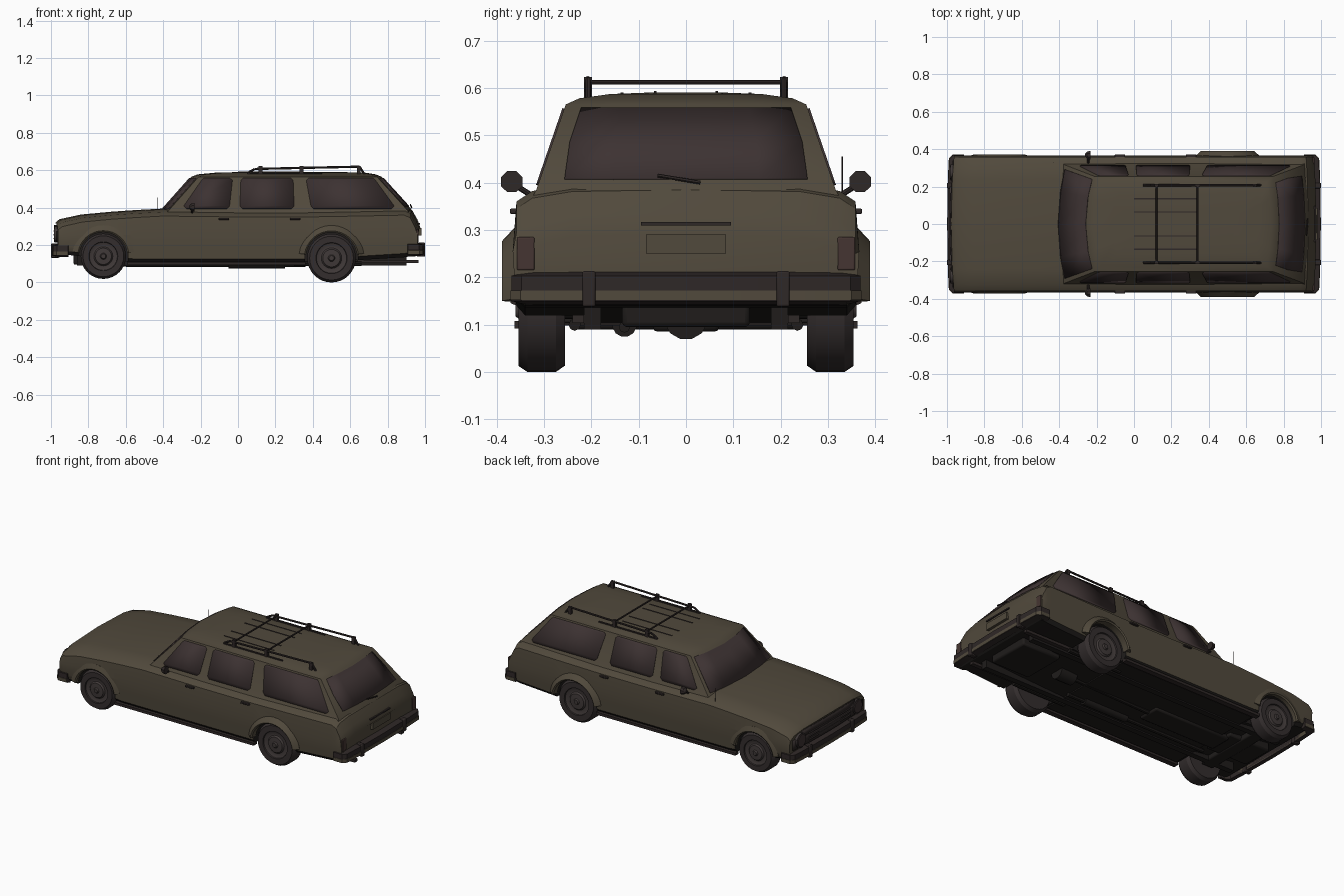
import bpy, bmesh, math
from mathutils import Vector

if "Cube" in bpy.data.objects:
    bpy.data.objects.remove(bpy.data.objects["Cube"])


def material(name, r, g, b):
    m = bpy.data.materials.new(name)
    m.diffuse_color = (r, g, b, 1)
    m.use_nodes = True
    m.node_tree.nodes["Principled BSDF"].inputs["Base Color"].default_value = m.diffuse_color
    return m


PAINT = material("olive_brown_paint", 0.082, 0.067, 0.045)
GLASS = material("dark_glass", 0.046, 0.032, 0.032)
TRIM = material("dark_trim", 0.028, 0.021, 0.020)
TYRE = material("tyre_rubber", 0.034, 0.027, 0.027)
HUB = material("wheel_metal", 0.050, 0.040, 0.039)
UNDER = material("underbody_black", 0.014, 0.012, 0.011)
LAMP = material("tail_lamp", 0.060, 0.036, 0.032)


def finish(name, bm, mat):
    bmesh.ops.recalc_face_normals(bm, faces=bm.faces[:])
    me = bpy.data.meshes.new(name)
    bm.to_mesh(me)
    bm.free()
    me.materials.append(mat)
    ob = bpy.data.objects.new(name, me)
    bpy.context.collection.objects.link(ob)
    return ob


def loft(name, rings, mat, closed=True, caps=True, loop=False):
    """Skin a list of point rings."""
    bm = bmesh.new()
    vs = [[bm.verts.new(p) for p in r] for r in rings]
    n = len(vs[0])
    pairs = list(zip(vs, vs[1:])) + ([(vs[-1], vs[0])] if loop else [])
    for a, b in pairs:
        for i in range(n if closed else n - 1):
            j = (i + 1) % n
            bm.faces.new((a[i], a[j], b[j], b[i]))
    if caps and closed and not loop:
        bm.faces.new(vs[0])
        bm.faces.new(vs[-1])
    return finish(name, bm, mat)


def pane(name, grid, mat, thick=0.008):
    """Thin plate lying on a surface."""
    ob = loft(name, grid, mat, closed=False)
    mod = ob.modifiers.new("thickness", 'SOLIDIFY')
    mod.thickness, mod.offset = thick, 0
    return ob


def box(name, x, y, z, mat, bevel=0.0):
    rings = [[(a, y[0], z[0]), (a, y[1], z[0]), (a, y[1], z[1]), (a, y[0], z[1])] for a in x]
    ob = loft(name, rings, mat)
    if bevel:
        mod = ob.modifiers.new("bevel", 'BEVEL')
        mod.width, mod.segments = bevel, 2
    return ob


def tube(name, p, q, r, mat, n=10):
    p, q = Vector(p), Vector(q)
    d = (q - p).normalized()
    u = d.orthogonal().normalized()
    w = d.cross(u)
    ang = [2 * math.pi * i / n for i in range(n)]
    return loft(name, [[c + r * (math.cos(a) * u + math.sin(a) * w) for a in ang] for c in (p, q)], mat)


def lathe(name, profile, cx, cz, side, mat, n=32):
    """Spin (radius, y) points round a y axis."""
    ang = [2 * math.pi * i / n for i in range(n)]
    return loft(name, [[(cx + r * math.cos(a), side * y, cz + r * math.sin(a)) for a in ang]
                       for r, y in profile], mat)


def lerp(a, b, t):
    return a + (b - a) * t


WHEELS = [("front", -0.72, 0.14, 0.121), ("rear", 0.50, 0.13, 0.13)]

# Lower body: x, top height, bottom height
stations = [(-0.978, 0.318, 0.17), (-0.955, 0.338, 0.15), (-0.84, 0.363, 0.14), (-0.68, 0.378, 0.12),
            (-0.55, 0.387, 0.105), (-0.40, 0.395, 0.105), (0.0, 0.39, 0.105), (0.36, 0.39, 0.105),
            (0.65, 0.395, 0.12), (0.90, 0.40, 0.135), (0.932, 0.385, 0.14), (0.960, 0.335, 0.14),
            (0.976, 0.29, 0.15)]


def end_bow(x, y):
    return x - 0.018 * (y / 0.37) ** 2 * x ** 5


rings = []
for x, zt, zb in stations:
    half = [(0.24, zt - 0.004), (0.325, zt - 0.018), (0.358, zt - 0.04), (0.366, 0.255),
            (0.362, 0.19), (0.358, zb + 0.02), (0.34, zb)]
    sec = [(0, zt)] + half + [(-y, z) for y, z in reversed(half)]
    rings.append([(end_bow(x, y), y, z) for y, z in sec])
body = loft("lower_body", rings, PAINT)
body.data.materials.append(UNDER)

# Wheel arches cut out of the body
cutters = []
for n, cx, cz, r in WHEELS:
    for s in (-1, 1):
        c = tube("arch_cutter", (cx, s * 0.235, cz), (cx, s * 0.46, cz), r + 0.012, UNDER, 40)
        c.hide_render = True
        mod = body.modifiers.new("arch", 'BOOLEAN')
        mod.operation, mod.object, mod.solver = 'DIFFERENCE', c, 'EXACT'
        cutters.append(c)
bpy.context.view_layer.update()
cut = bpy.data.meshes.new_from_object(body.evaluated_get(bpy.context.evaluated_depsgraph_get()))
body.modifiers.clear()
body.data = cut
cut.materials.clear()
cut.materials.append(PAINT)
cut.materials.append(UNDER)
for f in cut.polygons:
    c = f.center
    arch = any(math.hypot(c.x - cx, c.z - cz) < r + 0.014 for _, cx, cz, r in WHEELS) and abs(c.y) < 0.352
    f.material_index = 1 if arch or (f.normal.z < -0.6 and c.z < 0.18) else 0
for c in cutters:
    bpy.data.objects.remove(c)

# Cabin: height, front x, rear x, half width
F = (-1, -0.6, 0, 0.6, 1)
levels = [(0.35, -0.44, 0.945, 0.335), (0.385, -0.41, 0.932, 0.316), (0.565, -0.25, 0.768, 0.254),
          (0.578, -0.215, 0.735, 0.225), (0.587, -0.12, 0.68, 0.16), (0.590, 0.0, 0.55, 0.08)]


def front_pt(f, z, xf, hw):
    return (xf + 0.04 * f * f, f * hw, z)


def rear_pt(f, z, xr, hw):
    return (xr - 0.025 * f * f, f * hw, z)


loft("cabin", [[front_pt(f, z, xf, hw) for f in F] + [rear_pt(f, z, xr, hw) for f in reversed(F)]
               for z, xf, xr, hw in levels], PAINT)


def at(t):
    return [lerp(a, b, t) for a, b in zip(levels[1], levels[2])]


# Windscreen and tailgate glass
pane("windscreen", [[front_pt(f * 0.93, at(t)[0], at(t)[1], at(t)[3]) for f in F] for t in (0.04, 0.95)], GLASS)
pane("tailgate_glass", [[rear_pt(f * k, at(t)[0], at(t)[2], at(t)[3]) for f in F]
                        for t, k in ((0.12, 0.83), (0.55, 0.87), (0.95, 0.86))], GLASS)


def side_y(z):
    return lerp(0.316, 0.254, (z - 0.385) / 0.18)


# Side windows: bottom front/rear x, top front/rear x
for name, b0, b1, t0, t1 in (("front_window", -0.29, -0.045, -0.195, -0.03),
                             ("middle_window", 0.01, 0.30, 0.015, 0.295),
                             ("cargo_window", 0.39, 0.835, 0.365, 0.735)):
    for s in (-1, 1):
        rows = [(0.394, b0 + 0.015, b1 - 0.015), (0.408, b0, b1), (0.545, t0, t1), (0.556, t0 + 0.012, t1 - 0.012)]
        pane(name, [[(x, s * side_y(z), z) for x in (xa, xb)] for z, xa, xb in rows], GLASS)

# Wheels
for n, cx, cz, r in WHEELS:
    for s in (-1, 1):
        lathe(n + "_tyre", [(r * 0.55, 0.256), (r * 0.9, 0.256), (r, 0.275), (r, 0.335), (r * 0.9, 0.354),
                            (r * 0.64, 0.354), (r * 0.6, 0.338)], cx, cz, s, TYRE)
        lathe(n + "_hubcap", [(r * 0.64, 0.33), (r * 0.63, 0.347), (r * 0.5, 0.340), (r * 0.42, 0.341),
                              (r * 0.36, 0.350), (r * 0.14, 0.352), (r * 0.1, 0.36)], cx, cz, s, HUB)
        # Flared lip over the wheel
        bulge = 0.389 if n == "rear" else 0.372
        arc = []
        for i in range(17):
            a = math.radians(8 + 164 * i / 16)
            arc.append([(cx + q * math.cos(a), s * y, cz + q * math.sin(a)) for q, y in
                        ((r + 0.008, 0.345), (r + 0.008, bulge - 0.006), (r + 0.016, bulge), (r + 0.045, 0.362), (r + 0.045, 0.345))])
        loft(n + "_arch_flare", arc, PAINT)
    tube(n + "_axle", (cx, -0.27, cz), (cx, 0.27, cz), 0.018, UNDER)


# Bumpers wrapped round the corners
def bumper(name, s, z0, z1, grow, mat):
    half = [(0.905, 0.366), (0.965, 0.366), (0.985, 0.345), (0.990, 0.25), (0.994, 0)]
    path = half + [(x, -y) for x, y in reversed(half[:-1])]
    rows = []
    for x, y in path:
        k = min(1, abs(y) / 0.345)
        xi, yi = x - 0.03 * (x > 0.95), y * (1 - 0.07 * k)
        xo, yo = x + grow, y * (1 + grow / 0.366)
        rows.append([(s * xi, yi, z0), (s * xo, yo, z0 + 0.008), (s * xo, yo, z1 - 0.008), (s * xi, yi, z1)])
    loft(name, rows, mat)


for name, s, dz in (("front", -1, -0.006), ("rear", 1, 0)):
    bumper(name + "_bumper", s, 0.142 + dz, 0.211 + dz, 0.003, TRIM)
    bumper(name + "_bumper_band", s, 0.144 + dz, 0.180 + dz, 0.005, PAINT)
    for y in (-0.205, 0.205):
        box("overrider", sorted((s * 0.955, s * 1.0)), (y - 0.014, y + 0.014), (0.138 + dz, 0.213 + dz), TRIM, 0.004)

# Front grille and headlamps
ys = [-0.34 + 0.085 * i for i in range(9)]
pane("grille", [[(end_bow(-0.979, y), y, z) for y in ys] for z in (0.215, 0.275)], TRIM)
pane("upper_grille", [[(end_bow(-0.979, y), y, z) for y in ys[1:-1]] for z in (0.27, 0.308)], TRIM)
for z in (0.235, 0.255, 0.275):
    box("grille_bar", (-0.986, -0.975), (-0.2, 0.2), (z - 0.003, z + 0.003), HUB)
for y in (-0.275, 0.275):
    tube("headlamp", (-0.985, y, 0.257), (-0.95, y, 0.257), 0.038, GLASS, 20)
    tube("headlamp_rim", (-0.980, y, 0.257), (-0.95, y, 0.257), 0.044, HUB, 20)

# Tailgate details
box("number_plate_recess", (0.96, 0.980), (-0.085, 0.085), (0.25, 0.29), PAINT)
box("tailgate_handle", (0.955, 0.974), (-0.095, 0.095), (0.309, 0.317), TRIM)
tube("rear_wiper", (0.922, -0.06, 0.415), (0.928, 0.03, 0.400), 0.004, TRIM, 6)
for s in (-1, 1):
    box("tail_lamp", (0.955, 0.9655), sorted((s * 0.32, s * 0.357)), (0.215, 0.285), LAMP, 0.003)

# Door handles, rocker trim, mirrors
for s in (-1, 1):
    for x in (-0.075, 0.305):
        box("door_handle", (x - 0.028, x + 0.028), sorted((s * 0.355, s * 0.372)), (0.334, 0.345), TRIM, 0.003)
    box("rocker_trim", (-0.59, 0.36), sorted((s * 0.33, s * 0.362)), (0.092, 0.108), TRIM)
    tube("mirror_arm", (-0.245, s * 0.325, 0.372), (-0.245, s * 0.366, 0.398), 0.006, TRIM, 8)
    lx = [(-0.262, 0.35), (-0.25, 0.85), (-0.232, 1.0)]
    ring = [2 * math.pi * i / 8 + math.pi / 8 for i in range(8)]
    loft("door_mirror", [[(x, s * (0.368 + 0.025 * k * math.cos(a)), 0.402 + 0.024 * k * math.sin(a))
                          for a in ring] for x, k in lx], TRIM)
tube("antenna", (-0.43, 0.33, 0.36), (-0.43, 0.33, 0.455), 0.0015, TRIM, 6)

# Roof rack
for s in (-1, 1):
    y = s * 0.207
    tube("rack_rail", (0.09, y, 0.607), (0.65, y, 0.619), 0.006, TRIM, 8)
    tube("rack_rail_nose", (0.05, y, 0.585), (0.09, y, 0.607), 0.006, TRIM, 8)
    tube("rack_rail_tail", (0.65, y, 0.619), (0.68, y, 0.572), 0.006, TRIM, 8)
    box("rack_lower_rail", (0.05, 0.45), (y - 0.005, y + 0.005), (0.576, 0.586), TRIM)
    for x in (0.12, 0.34, 0.645):
        box("rack_post", (x - 0.01, x + 0.01), (y - 0.008, y + 0.008), (0.575, 0.623), TRIM)
    for yy, z in ((0.065, 0.591), (0.135, 0.5885)):
        box("roof_slat", (0.0, 0.34), (s * yy - 0.003, s * yy + 0.003), (z - 0.004, z + 0.002), TRIM)
for x in (0.12, 0.34):
    tube("rack_crossbar", (x, -0.207, 0.612), (x, 0.207, 0.612), 0.005, TRIM, 8)

# Underbody: floor, frame rails, tank, differential, exhaust
box("floor_pan", (-0.57, 0.35), (-0.32, 0.32), (0.098, 0.13), UNDER)
box("transmission", (-0.62, -0.1), (-0.07, 0.07), (0.085, 0.13), UNDER, 0.01)
box("engine_sump", (-0.88, -0.6), (-0.1, 0.1), (0.095, 0.16), UNDER, 0.01)
box("fuel_tank", (0.64, 0.90), (-0.135, 0.135), (0.095, 0.16), UNDER, 0.01)
tube("drive_shaft", (-0.1, 0, 0.1), (0.47, 0, 0.115), 0.016, UNDER)
tube("differential", (0.44, 0, 0.115), (0.55, 0, 0.115), 0.047, UNDER, 12)
box("front_crossmember", (-0.76, -0.68), (-0.24, 0.24), (0.09, 0.125), UNDER, 0.008)
for s in (-1, 1):
    box("frame_rail", (-0.86, 0.9), sorted((s * 0.18, s * 0.215)), (0.09, 0.15), UNDER)
    tube("suspension_arm", (0.3, s * 0.235, 0.1), (0.66, s * 0.235, 0.1), 0.013, UNDER, 8)
    box("tow_bar_arm", (0.64, 0.965), sorted((s * 0.215, s * 0.24)), (0.103, 0.12), TRIM)
tube("exhaust_pipe", (-0.6, -0.13, 0.095), (0.36, -0.13, 0.095), 0.012, UNDER, 8)
tube("muffler", (-0.05, -0.13, 0.1), (0.25, -0.13, 0.1), 0.026, UNDER, 12)

# Smooth shading with sharp creases
for ob in bpy.context.collection.objects:
    ob.select_set(ob.type == 'MESH')
bpy.context.view_layer.objects.active = body
bpy.ops.object.shade_smooth_by_angle(angle=math.radians(32))
